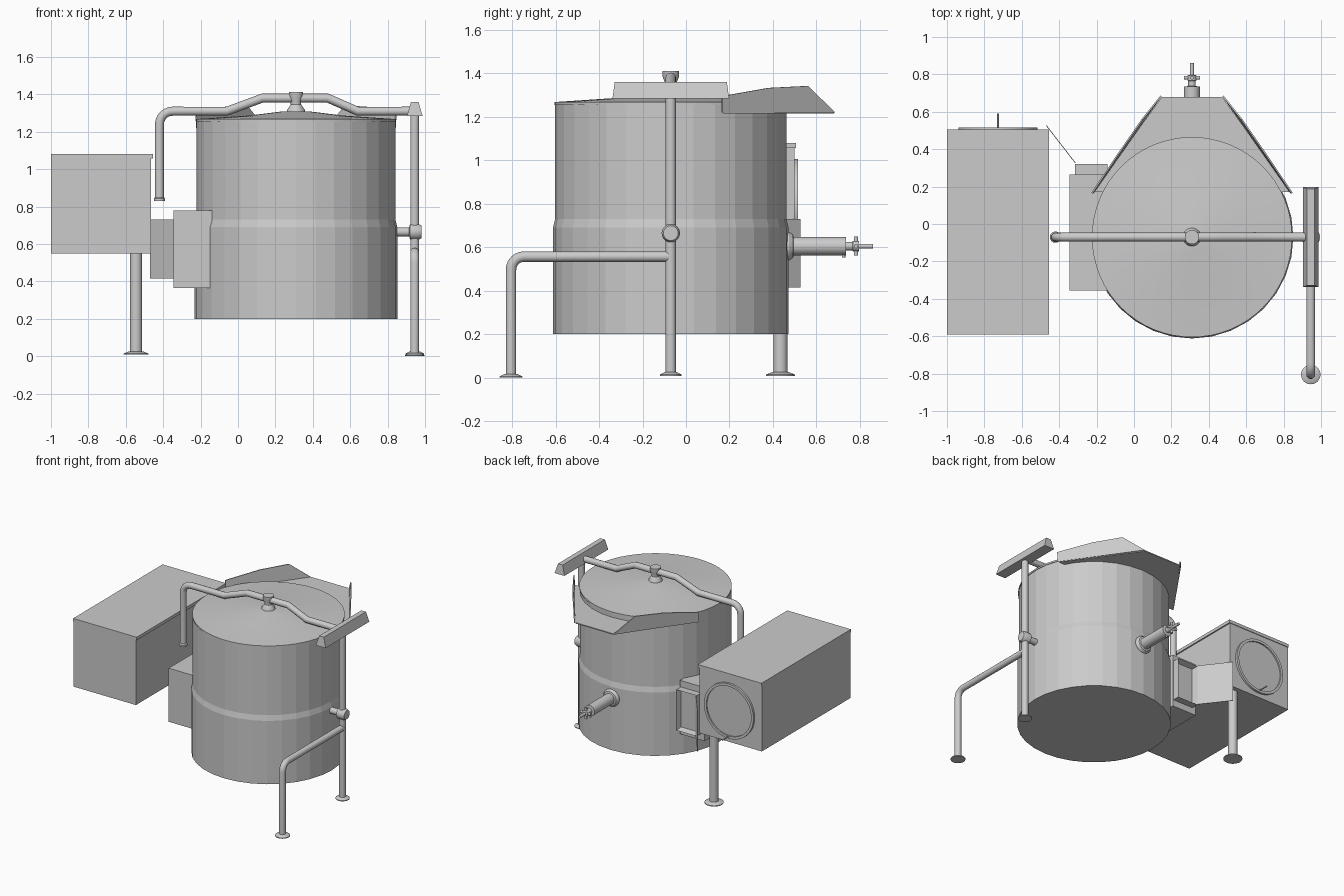
import bpy, bmesh, math
from mathutils import Vector, Matrix

if "Cube" in bpy.data.objects:
    bpy.data.objects.remove(bpy.data.objects["Cube"])

CX, CY = 0.31, -0.07      # kettle axis
PX = 0.945                # right post x


def finish(name, bm, smooth=None):
    bmesh.ops.recalc_face_normals(bm, faces=bm.faces)
    me = bpy.data.meshes.new(name)
    bm.to_mesh(me)
    bm.free()
    ob = bpy.data.objects.new(name, me)
    bpy.context.collection.objects.link(ob)
    if smooth:
        select(ob)
        bpy.ops.object.shade_smooth_by_angle(angle=math.radians(smooth))
    return ob


def select(ob):
    bpy.ops.object.select_all(action='DESELECT')
    ob.select_set(True)
    bpy.context.view_layer.objects.active = ob


def box(name, lo, hi):
    lo, hi = Vector(lo), Vector(hi)
    bm = bmesh.new()
    m = Matrix.Translation((lo + hi) / 2) @ Matrix.Diagonal((*(hi - lo), 1))
    bmesh.ops.create_cube(bm, size=1, matrix=m)
    return finish(name, bm)


def lathe(name, profile, origin, axis='Z', segs=32, smooth=30):
    """Turn (radius, distance along axis) points about an axis, capping both ends."""
    bm = bmesh.new()
    rot = Vector((0, 0, 1)).rotation_difference(
        {'X': Vector((1, 0, 0)), 'Y': Vector((0, 1, 0)), 'Z': Vector((0, 0, 1))}[axis])
    m = Matrix.Translation(origin) @ rot.to_matrix().to_4x4()
    rings = []
    for r, h in profile:
        n = segs if r > 0 else 1
        rings.append([bm.verts.new(m @ Vector((r * math.cos(2 * math.pi * i / segs),
                                               r * math.sin(2 * math.pi * i / segs), h)))
                      for i in range(n)])
    for a, b in zip(rings, rings[1:]):
        for i in range(segs):
            q = [a[i % len(a)], a[(i + 1) % len(a)], b[(i + 1) % len(b)], b[i % len(b)]]
            bm.faces.new(list(dict.fromkeys(q)))
    for ring in (rings[0], rings[-1]):
        if len(ring) > 2:
            bm.faces.new(ring)
    return finish(name, bm, smooth)


def fillet(pts, i, rad, steps=6):
    """Replace corner i of a path with a rounded bend."""
    p = [Vector(q) for q in pts]
    a = p[i] + (p[i - 1] - p[i]).normalized() * rad
    b = p[i] + (p[i + 1] - p[i]).normalized() * rad
    arc = []
    for k in range(steps + 1):
        t = math.pi / 2 * k / steps
        c = a + b - p[i]
        arc.append(c + (a - c) * math.cos(t) + (b - c) * math.sin(t))
    return p[:i] + arc + p[i + 1:]


def tube(name, pts, r):
    cu = bpy.data.curves.new(name, 'CURVE')
    cu.dimensions = '3D'
    cu.bevel_depth, cu.bevel_resolution, cu.use_fill_caps = r, 4, True
    sp = cu.splines.new('POLY')
    sp.points.add(len(pts) - 1)
    for q, p in zip(sp.points, pts):
        q.co = (*p, 1)
    ob = bpy.data.objects.new(name, cu)
    bpy.context.collection.objects.link(ob)
    select(ob)
    bpy.ops.object.convert(target='MESH')
    bpy.ops.object.shade_smooth_by_angle(angle=math.radians(40))


def foot(name, x, y, r, z=0.0):
    lathe(name, [(r, z), (r, z + 0.006), (r * 0.55, z + 0.018)], (x, y, 0))


# Kettle: faceted jacket with a step, and a shallow conical lid
lathe('kettle_body', [(0.542, 0.2), (0.542, 0.69), (0.532, 0.73), (0.532, 1.26)],
      (CX, CY, 0), smooth=None)
lathe('kettle_lid', [(0.535, 1.255), (0.535, 1.268), (0.25, 1.287), (0.08, 1.308), (0, 1.312)],
      (CX, CY, 0), segs=64)

# Pouring spout: floor plus mirrored side walls, open at the lip
bm = bmesh.new()
floor = [(-0.53, 0.17), (-0.16, 0.68), (0.16, 0.68), (0.53, 0.17)]
bm.faces.new([bm.verts.new((CX + x, y, 1.22)) for x, y in floor])
for s in (-1, 1):
    wall = [(0.53, 0.165, 1.22), (0.165, 0.685, 1.22), (0.265, 0.56, 1.342),
            (0.39, 0.38, 1.333), (0.535, 0.165, 1.295)]
    bm.faces.new([bm.verts.new((CX + s * x, y, z)) for x, y, z in wall])
spout = finish('pouring_spout', bm)
mod = spout.modifiers.new('thickness', 'SOLIDIFY')
mod.thickness, mod.offset = 0.008, 0

# Lid handle bar and hub
bar = [(-0.42, CY, 0.83), (-0.42, CY, 1.31), (-0.06, CY, 1.31), (0.13, CY, 1.38),
       (0.48, CY, 1.38), (0.64, CY, 1.31), (PX, CY, 1.31)]
tube('lid_arm', fillet(bar, 1, 0.07), 0.024)
lathe('arm_grip', [(0.03, 0.83), (0.03, 0.842), (0.024, 0.85)], (-0.42, CY, 0))
lathe('lid_hub', [(0.05, 1.3), (0.047, 1.318), (0.028, 1.345), (0.028, 1.36),
                  (0.038, 1.385), (0.038, 1.412)], (CX, CY, 0))

# Right post with counterweight cap, trunnion and braced front leg
tube('right_post', [(PX, CY, 0.01), (PX, CY, 1.3)], 0.024)
bm = bmesh.new()
ends = []
for ylow, yhigh in ((-0.338, -0.328), (0.198, 0.188)):
    ends.append([bm.verts.new((PX + x, ylow if z < 1.34 else yhigh, z)) for x, z in
                 ((-0.042, 1.285), (0.042, 1.285), (0.02, 1.36), (-0.02, 1.36))])
for i in range(4):
    j = (i + 1) % 4
    bm.faces.new((ends[0][i], ends[0][j], ends[1][j], ends[1][i]))
for e in ends:
    bm.faces.new(e)
finish('post_cap', bm)
lathe('trunnion', [(0.024, 0.83), (0.024, 0.915), (0.042, 0.92), (0.042, 0.965), (0.034, 0.982)],
      (0, CY, 0.665), axis='X')
leg = [(PX, CY, 0.557), (PX, -0.805, 0.557), (PX, -0.805, 0.01)]
tube('front_leg', fillet(leg, 1, 0.06), 0.024)
foot('front_foot', PX, -0.805, 0.052)
foot('post_foot', PX, CY, 0.05, 0.008)

# Console cabinet on the left with its leg
box('cabinet', (-1.0, -0.585, 0.55), (-0.465, 0.5, 1.056))
box('cabinet_top', (-1.0, -0.59, 1.056), (-0.455, 0.505, 1.08))
tube('cabinet_leg', [(-0.545, 0.435, 0.015), (-0.545, 0.435, 0.56)], 0.033)
foot('cabinet_foot', -0.545, 0.435, 0.067, 0.008)

# Round access hatch on the cabinet back
lathe('hatch', [(0.212, 0), (0.212, 0.016), (0.192, 0.016), (0.192, 0.006), (0, 0.006)],
      (-0.727, 0.5, 0.795), axis='Y', segs=48)
tube('hatch_pin', [(-0.727, 0.5, 0.6), (-0.727, 0.592, 0.6)], 0.005)

# Junction box between cabinet and kettle, with framed rear panel and angled plate
box('junction_box', (-0.345, -0.355, 0.365), (-0.135, 0.265, 0.78))
bm = bmesh.new()
bmesh.ops.create_cube(bm, size=1, matrix=Matrix.Translation((-0.228, 0.29, 0.573)) @
                      Matrix.Diagonal((0.175, 0.06, 0.315, 1)))
bm.normal_update()
rear = [f for f in bm.faces if f.normal.y > 0.9]
bmesh.ops.inset_region(bm, faces=rear, thickness=0.02)
bmesh.ops.translate(bm, verts=rear[0].verts[:], vec=(0, -0.04, 0))
finish('rear_frame', bm)
bm = bmesh.new()
bm.faces.new([bm.verts.new(p) for p in ((-0.47, 0.525, 0.415), (-0.315, 0.325, 0.415),
                                        (-0.315, 0.325, 0.73), (-0.47, 0.525, 0.73))])
plate = finish('angled_plate', bm)
plate.modifiers.new('thickness', 'SOLIDIFY').thickness = 0.004

# Drain valve at the back with cross handle
lathe('drain_valve', [(0.066, 0.45), (0.066, 0.475), (0.055, 0.492), (0.042, 0.495),
                      (0.042, 0.735), (0.02, 0.737), (0.02, 0.765), (0.024, 0.768),
                      (0.024, 0.795), (0.011, 0.797), (0.011, 0.86)],
      (CX, 0, 0.605), axis='Y')
for n, d in (('valve_handle_across', Vector((0.044, 0, 0))), ('valve_handle_upright', Vector((0, 0, 0.044)))):
    c = Vector((CX, 0.782, 0.605))
    tube(n, [c - d, c + d], 0.01)
tube('valve_drip', [(CX, 0.725, 0.6), (CX, 0.725, 0.553)], 0.008)
